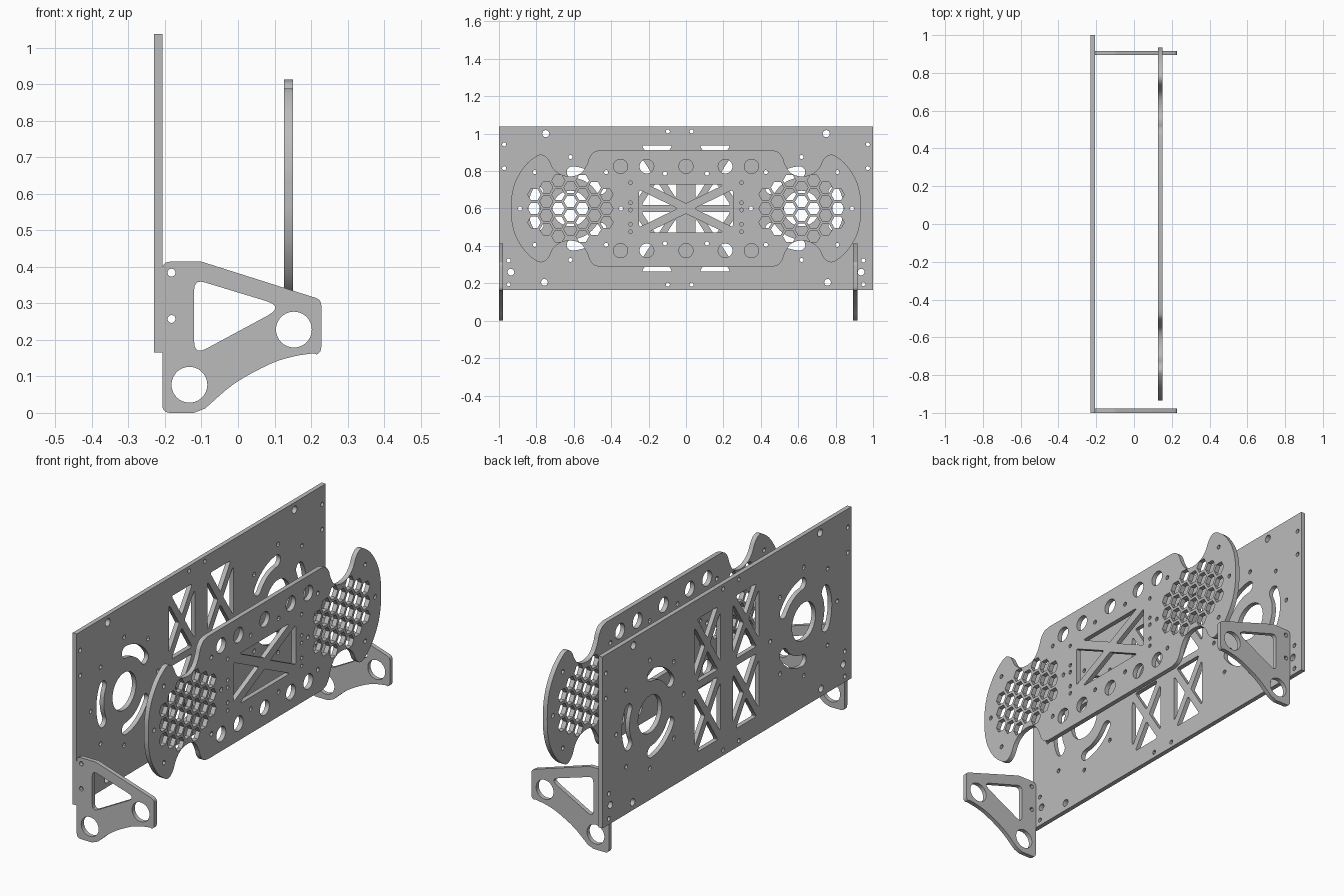
import bpy, bmesh
from math import sin, cos, pi, radians
from mathutils import Matrix, Vector

cube = bpy.data.objects.get("Cube")
if cube:
    bpy.data.objects.remove(cube)

grey = bpy.data.materials.new("plain grey")
grey.use_nodes = True
grey.diffuse_color = (0.5, 0.5, 0.5, 1)
grey.node_tree.nodes["Principled BSDF"].inputs["Base Color"].default_value = (0.5, 0.5, 0.5, 1)


# Outline helpers: each returns a closed list of 2D points
def circle(u, v, r, n=24, start=0.0):
    return [(u + r * cos(start + 2 * pi * i / n), v + r * sin(start + 2 * pi * i / n)) for i in range(n)]


def rounded(points, radius, steps=5):
    out = []
    for i, p in enumerate(points):
        p = Vector(p)
        a = Vector(points[i - 1]) - p
        b = Vector(points[(i + 1) % len(points)]) - p
        half = a.angle(b) / 2
        d = min(radius / max(0.05, abs(sin(half) / cos(half))), a.length * 0.45, b.length * 0.45)
        s, e = p + a.normalized() * d, p + b.normalized() * d
        for k in range(steps + 1):
            t = k / steps
            out.append(tuple(s * (1 - t) ** 2 + p * 2 * t * (1 - t) + e * t * t))
    return out


def smooth(points, steps=4):
    pts = [Vector(p) for p in points]
    pts = [2 * pts[0] - pts[1]] + pts + [2 * pts[-1] - pts[-2]]
    out = []
    for a, b, c, d in zip(pts, pts[1:], pts[2:], pts[3:]):
        for k in range(steps):
            t = k / steps
            out.append(tuple((2 * b + (c - a) * t + (2 * a - 5 * b + 4 * c - d) * t ** 2
                              + (3 * b - a - 3 * c + d) * t ** 3) / 2))
    return out + [tuple(points[-1])]


def arc_slot(u, v, r, width, mid, spread, n=12):
    w, s, e = width / 2, mid - spread, mid + spread
    pts = []
    for i in range(n + 1):
        a = s + (e - s) * i / n
        pts.append((u + (r + w) * cos(a), v + (r + w) * sin(a)))
    for i in range(1, 8):
        a = e + pi * i / 8
        pts.append((u + r * cos(e) + w * cos(a), v + r * sin(e) + w * sin(a)))
    for i in range(n + 1):
        a = e + (s - e) * i / n
        pts.append((u + (r - w) * cos(a), v + (r - w) * sin(a)))
    for i in range(1, 8):
        a = s + pi + pi * i / 8
        pts.append((u + r * cos(s) + w * cos(a), v + r * sin(s) + w * sin(a)))
    return pts


def cross_windows(u, v, hw, hh, gap_u, gap_v, radius):
    """Four triangles that leave a diagonal cross standing in a rectangle."""
    out = []
    for s in (1, -1):
        out.append(rounded([(u + s * hw, v - hh + gap_v), (u + s * hw, v + hh - gap_v), (u + s * gap_u, v)], radius))
        out.append(rounded([(u - hw + gap_u, v + s * hh), (u + hw - gap_u, v + s * hh), (u, v + s * gap_v)], radius))
    return out


def plate(name, outline, holes, thickness, frame):
    curve = bpy.data.curves.new(name, 'CURVE')
    curve.dimensions = '2D'
    curve.fill_mode = 'BOTH'
    curve.extrude = thickness / 2
    for loop in [outline] + holes:
        spline = curve.splines.new('POLY')
        spline.points.add(len(loop) - 1)
        for point, (u, v) in zip(spline.points, loop):
            point.co = (u, v, 0, 1)
        spline.use_cyclic_u = True
    temp = bpy.data.objects.new(name + " outline", curve)
    bpy.context.scene.collection.objects.link(temp)
    graph = bpy.context.evaluated_depsgraph_get()
    mesh = bpy.data.meshes.new_from_object(temp.evaluated_get(graph))
    bpy.data.objects.remove(temp)
    bm = bmesh.new()
    bm.from_mesh(mesh)
    bmesh.ops.remove_doubles(bm, verts=bm.verts, dist=0.0002)
    bmesh.ops.recalc_face_normals(bm, faces=bm.faces)
    bm.to_mesh(mesh)
    bm.free()
    mesh.transform(frame)
    mesh.shade_smooth()
    mesh.set_sharp_from_angle(angle=radians(30))
    mesh.materials.clear()
    mesh.materials.append(grey)
    mesh.name = name
    obj = bpy.data.objects.new(name, mesh)
    bpy.context.scene.collection.objects.link(obj)
    return obj


def facing_x(x):
    return Matrix(((0, 0, 1, x), (1, 0, 0, 0), (0, 1, 0, 0), (0, 0, 0, 1)))


def facing_y(y):
    return Matrix(((1, 0, 0, 0), (0, 0, -1, y), (0, 1, 0, 0), (0, 0, 0, 1)))


MID, HUB = 0.6, 0.618

# Back plate: motor mounts, cross windows and bolt holes
holes = []
for s in (1, -1):
    holes.append(circle(s * HUB, MID, 0.095, 40))
    for mid in (0, 120, 240):
        angle = radians(mid) if s > 0 else pi - radians(mid)
        holes.append(arc_slot(s * HUB, MID, 0.195, 0.06, angle, radians(27)))
    for i in range(8):
        holes.append(circle(s * HUB + 0.27 * cos(i * pi / 4), MID + 0.275 * sin(i * pi / 4), 0.011, 12))
    for v in (MID - 0.178, MID + 0.178):
        holes += cross_windows(s * 0.155, v, 0.105, 0.16, 0.022, 0.032, 0.008)
    for u, v, r in ((0.75, 1.0, 0.019), (0.757, 0.205, 0.018), (0.972, 0.943, 0.011), (0.972, 0.815, 0.011),
                    (0.948, 0.322, 0.011), (0.936, 0.26, 0.018), (0.948, 0.195, 0.011)):
        holes.append(circle(s * u, v, r, 16))
for u in (-0.097, 0.03):
    for v in (1.012, 0.193):
        holes.append(circle(u, v, 0.011, 12))
plate("back_plate", [(-1, 0.165), (1, 0.165), (1, 1.037), (-1, 1.037)], holes, 0.023, facing_x(-0.2185))

# Front panel: quarter outline mirrored into the full lobed shape
quarter = smooth([(0.935, 0), (0.932, 0.07), (0.91, 0.15), (0.86, 0.23), (0.80, 0.28), (0.765, 0.286),
                  (0.735, 0.262), (0.71, 0.215), (0.67, 0.182), (0.61, 0.172), (0.56, 0.19), (0.53, 0.235),
                  (0.515, 0.275), (0.49, 0.303), (0.455, 0.312)])
upper = quarter + [(-u, v) for u, v in reversed(quarter)]
outline = upper + [(u, -v) for u, v in reversed(upper[1:-1])]
outline = [(u, MID + v) for u, v in outline]

holes = cross_windows(0, MID, 0.25, 0.128, 0.045, 0.028, 0.006)
for side in (1, -1):
    for u in (-0.35, -0.21, 0, 0.21, 0.35):
        holes.append(circle(u, MID + side * 0.225, 0.038, 32))
    for u in (-0.112, 0.112):
        holes.append(circle(u, MID + side * 0.187, 0.011, 12))
    # Honeycomb grille
    for column, count in zip(range(-3, 4), (3, 4, 5, 4, 5, 4, 3)):
        for row in range(count):
            holes.append(circle(side * (HUB - column * 0.0645), MID + (row - (count - 1) / 2) * 0.0745, 0.035, 6))
    # Bolt holes round the grille and beside the window
    for i in (0, 1, 3, 4, 5, 7):
        holes.append(circle(side * HUB + 0.27 * cos(i * pi / 4), MID + 0.275 * sin(i * pi / 4), 0.011, 12))
    for dv in (0.137, 0.03, -0.008, -0.085, -0.125):
        holes.append(circle(side * 0.297, MID + dv, 0.01, 12))
plate("front_panel", outline, holes, 0.024, facing_x(0.138))

# Side brackets with a concave lower edge
lower_edge = smooth([(0.205, 0.163), (0.15, 0.154), (0.086, 0.133), (-0.01, 0.08), (-0.09, 0.012)])
corners = rounded([(-0.12, 0), (-0.207, 0), (-0.207, 0.414), (-0.1, 0.414), (0.228, 0.31), (0.228, 0.166)], 0.022)
holes = [circle(-0.133, 0.077, 0.049, 40), circle(0.153, 0.228, 0.049, 40),
         circle(-0.182, 0.384, 0.011, 12), circle(-0.182, 0.257, 0.011, 12),
         rounded([(-0.12, 0.366), (0.127, 0.291), (-0.12, 0.158)], 0.022)]
for name, y in (("front_bracket", -0.989), ("rear_bracket", 0.905)):
    plate(name, lower_edge + corners, holes, 0.022, facing_y(y))
